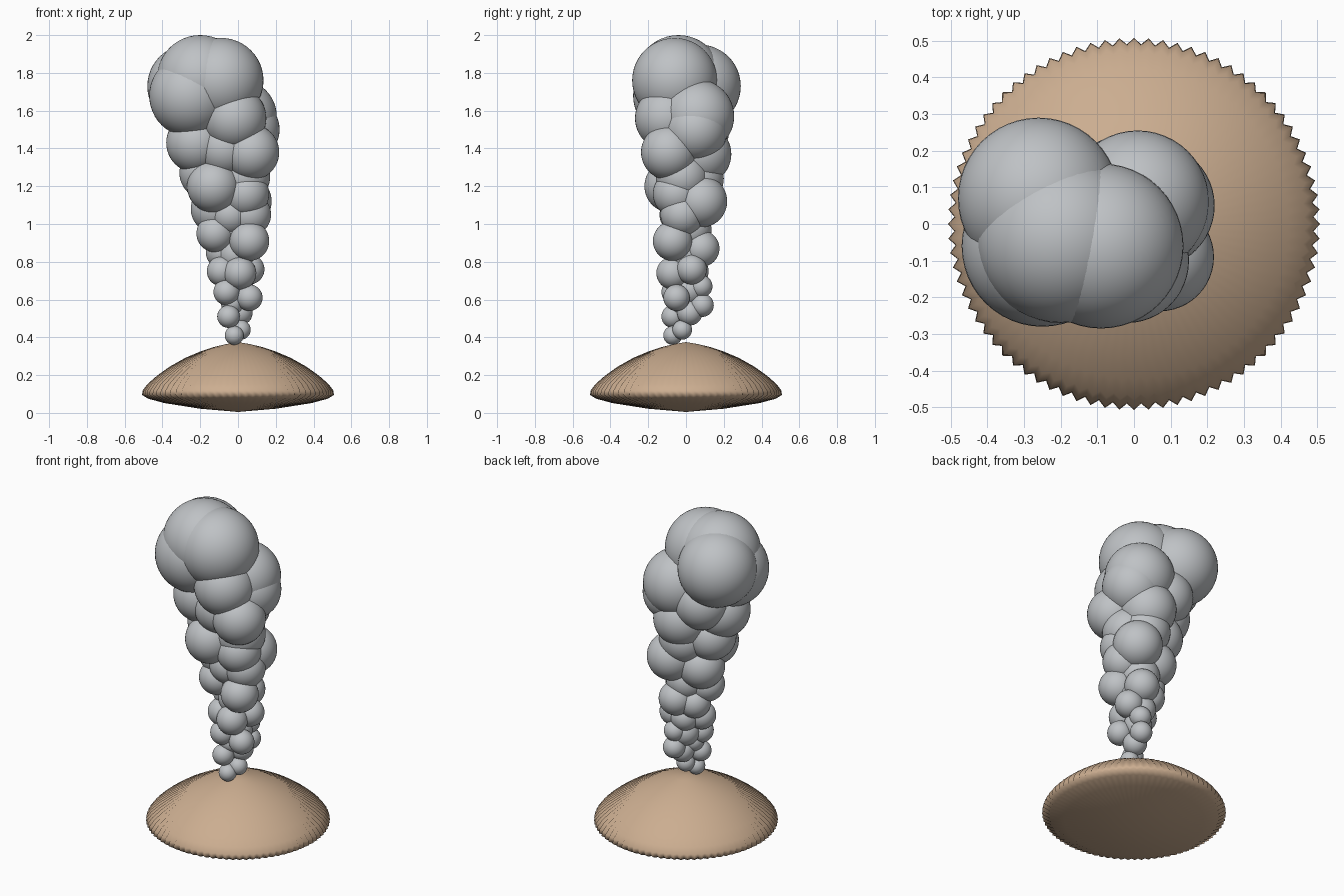
import bpy
import bmesh
import math
from mathutils import Matrix, Vector

default_cube = bpy.data.objects.get("Cube")
if default_cube:
    bpy.data.objects.remove(default_cube, do_unlink=True)


def make_material(name, colour):
    material = bpy.data.materials.new(name)
    material.use_nodes = True
    material.diffuse_color = colour
    material.node_tree.nodes["Principled BSDF"].inputs["Base Color"].default_value = colour
    return material


def add_object(name, bm, material):
    """Turn the bmesh into a smooth-shaded object."""
    for face in bm.faces:
        face.smooth = True
    mesh = bpy.data.meshes.new(name)
    bm.to_mesh(mesh)
    bm.free()
    mesh.materials.append(material)
    obj = bpy.data.objects.new(name, mesh)
    bpy.context.collection.objects.link(obj)
    return obj


def add_puffs(name, puffs, material):
    """One cluster of overlapping smooth balls, each given as x, y, z, radius."""
    bm = bmesh.new()
    for x, y, z, radius in puffs:
        bmesh.ops.create_uvsphere(bm, u_segments=48, v_segments=24, radius=radius,
                                  matrix=Matrix.Translation(Vector((x, y, z))))
    return add_object(name, bm, material)


def add_pleated_shell(name, profile, pleats, depth, top, bottom, material):
    """Closed lathe with pleats that deepen towards the rim."""
    bm = bmesh.new()
    count = pleats * 2
    rim = max(radius for radius, z in profile)
    rings = []
    for radius, z in profile:
        ring = []
        for i in range(count):
            angle = math.tau * i / count
            r = radius - (depth * (radius / rim) ** 2 if i % 2 else 0)
            ring.append(bm.verts.new((r * math.cos(angle), r * math.sin(angle), z)))
        rings.append(ring)
    apex = bm.verts.new((0, 0, top))
    base = bm.verts.new((0, 0, bottom))
    for i in range(count):
        j = (i + 1) % count
        bm.faces.new((apex, rings[0][i], rings[0][j]))
        bm.faces.new((base, rings[-1][j], rings[-1][i]))
        for upper, lower in zip(rings, rings[1:]):
            bm.faces.new((upper[i], lower[i], lower[j], upper[j]))
    bmesh.ops.recalc_face_normals(bm, faces=bm.faces)
    return add_object(name, bm, material)


smoke_grey = make_material("smoke grey", (0.52, 0.54, 0.56, 1))
sandy_tan = make_material("sandy tan", (0.6, 0.42, 0.28, 1))

# Pleated mound at the foot
add_pleated_shell(
    "pleated_mound",
    [(.06, .365), (.13, .348), (.2, .325), (.28, .291), (.36, .246), (.43, .196),
     (.48, .152), (.505, .118), (.508, .095), (.475, .075), (.39, .052), (.2, .022)],
    pleats=80, depth=0.018, top=0.375, bottom=0.005, material=sandy_tan)

# Large balls at the head of the plume
add_puffs("crown_puffs", [
    (-.26, .07, 1.73, .22), (-.09, -.06, 1.76, .225),
    (-.2, -.04, 1.77, .23), (-.25, -.06, 1.68, .22),
], smoke_grey)

# Balls under the crown
add_puffs("upper_puffs", [
    (.01, .06, 1.57, .195), (.05, .05, 1.5, .17), (-.02, -.1, 1.56, .17),
    (.07, -.09, 1.38, .148), (-.22, -.03, 1.43, .16), (-.03, .08, 1.37, .16),
    (-.16, .07, 1.5, .16), (-.07, -.06, 1.4, .15),
], smoke_grey)

# Balls around the middle of the column
add_puffs("middle_puffs", [
    (-.17, 0, 1.27, .14), (-.13, -.08, 1.2, .14), (.04, .08, 1.12, .138),
    (.04, -.05, 1.16, .125), (-.12, .02, 1.08, .13), (-.03, .06, 1.24, .14),
    (.06, -.02, 1.05, .115), (.03, -.02, 1.25, .14), (-.04, -.03, 1.05, .11),
], smoke_grey)

# Smaller balls low on the column
add_puffs("lower_puffs", [
    (-.12, -.03, .95, .1), (.06, -.07, .91, .105), (.01, .08, .87, .097),
    (-.08, .03, .85, .09), (.01, -.07, .74, .087), (-.085, -.03, .75, .08),
    (.06, .03, .76, .08), (-.02, .02, .97, .115), (-.01, 0, .84, .1),
    (-.02, .04, .75, .08),
], smoke_grey)

# Tiny balls rising from the mound
add_puffs("stem_puffs", [
    (.02, .08, .67, .06), (.06, -.05, .61, .07), (-.06, -.06, .64, .07),
    (.02, .085, .57, .062), (-.05, -.07, .51, .06), (-.01, .02, .65, .08),
    (.01, .02, .53, .067), (-.03, -.03, .58, .06), (.015, -.02, .44, .052),
    (-.02, -.07, .41, .05),
], smoke_grey)
